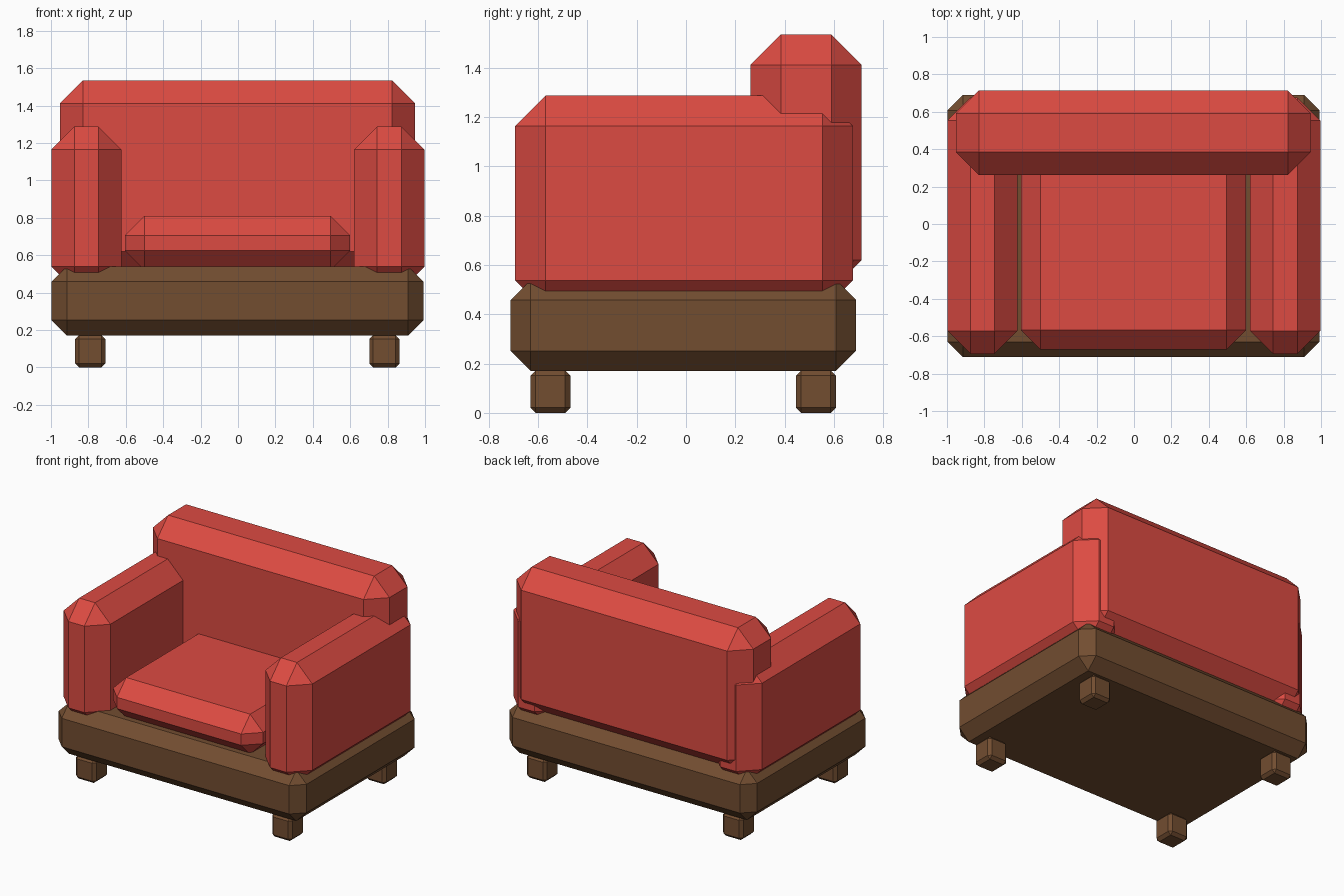
import bpy
import bmesh

if "Cube" in bpy.data.objects:
    bpy.data.objects.remove(bpy.data.objects["Cube"])


def material(name, color):
    m = bpy.data.materials.new(name)
    m.diffuse_color = color
    m.use_nodes = True
    m.node_tree.nodes["Principled BSDF"].inputs["Base Color"].default_value = m.diffuse_color
    return m


FABRIC = material("red_fabric", (0.72, 0.07, 0.055, 1))
WOOD = material("brown_wood", (0.17, 0.075, 0.03, 1))


def chamfered_box(name, x, y, z, chamfer, mat):
    """Box spanning the given (min, max) ranges with one flat chamfer on every edge."""
    bm = bmesh.new()
    bmesh.ops.create_cube(bm, size=1)
    for v in bm.verts:
        for i, (lo, hi) in enumerate((x, y, z)):
            v.co[i] = hi if v.co[i] > 0 else lo
    bmesh.ops.bevel(bm, geom=bm.edges[:], offset=chamfer, offset_type='OFFSET',
                    segments=1, profile=0.5, affect='EDGES')
    bmesh.ops.recalc_face_normals(bm, faces=bm.faces[:])
    me = bpy.data.meshes.new(name)
    bm.to_mesh(me)
    bm.free()
    me.materials.append(mat)
    ob = bpy.data.objects.new(name, me)
    bpy.context.collection.objects.link(ob)
    return ob


# Wooden base
chamfered_box("base", (-0.997, 0.991), (-0.712, 0.69), (0.17, 0.54), 0.082, WOOD)

# Upholstery
chamfered_box("backrest", (-0.953, 0.946), (0.262, 0.713), (0.497, 1.535), 0.123, FABRIC)
chamfered_box("seat_cushion", (-0.604, 0.599), (-0.672, 0.5), (0.52, 0.81), 0.104, FABRIC)
for side, x in (("left", (-0.998, -0.624)), ("right", (0.62, 0.996))):
    chamfered_box(side + "_armrest", x, (-0.694, 0.677), (0.415, 1.287), 0.123, FABRIC)

# Four feet
for side, x in (("left", -0.79), ("right", 0.783)):
    for end, y in (("front", -0.55), ("back", 0.527)):
        chamfered_box(f"{end}_{side}_foot", (x - 0.081, x + 0.081),
                      (y - 0.081, y + 0.081), (0.0, 0.172), 0.021, WOOD)
